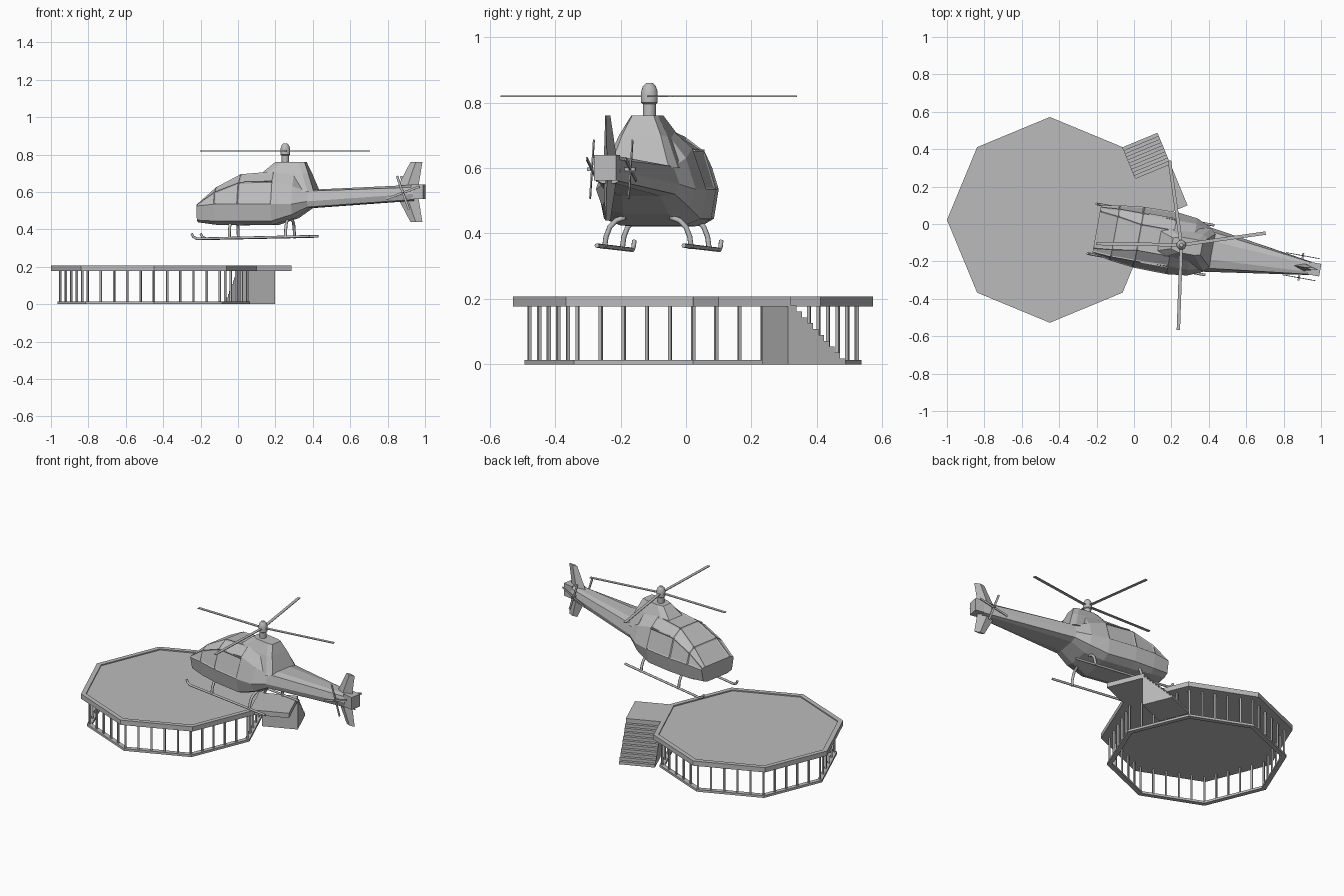
import bpy, bmesh, math
from mathutils import Matrix, Vector

cube = bpy.data.objects.get("Cube")
if cube:
    bpy.data.objects.remove(cube)

grey = bpy.data.materials.new("plain_grey")
grey.use_nodes = True
GREY = (0.5, 0.5, 0.5, 1)
grey.diffuse_color = GREY
grey.node_tree.nodes["Principled BSDF"].inputs["Base Color"].default_value = GREY

# Frames: platform centre, stairs facing one octagon side, helicopter about its mast
DECK = Matrix.Translation((-0.45, 0.022, 0))
STAIR = DECK @ Matrix.Rotation(math.pi / 8, 4, 'Z')
HELI = Matrix.Translation((0.253, -0.112, 0)) @ Matrix.Rotation(math.radians(-10.3), 4, 'Z')


def finish(name, bm, frame):
    bmesh.ops.recalc_face_normals(bm, faces=bm.faces)
    mesh = bpy.data.meshes.new(name)
    bm.to_mesh(mesh)
    bm.free()
    mesh.materials.append(grey)
    obj = bpy.data.objects.new(name, mesh)
    obj.matrix_world = frame
    bpy.context.collection.objects.link(obj)
    return obj


def add_box(bm, lo, hi, turn=Matrix()):
    lo, hi = Vector(lo), Vector(hi)
    size = Matrix.Diagonal((hi - lo).to_4d())
    size[3][3] = 1
    bmesh.ops.create_cube(bm, size=1, matrix=turn @ Matrix.Translation((lo + hi) / 2) @ size)


def loft(bm, rings, closed=False):
    rows = [[bm.verts.new(p) for p in ring] for ring in rings]
    pairs = list(zip(rows, rows[1:]))
    if closed:
        pairs.append((rows[-1], rows[0]))
    else:
        bm.faces.new(rows[0])
        bm.faces.new(rows[-1])
    n = len(rows[0])
    for a, b in pairs:
        for i in range(n):
            j = (i + 1) % n
            bm.faces.new((a[i], a[j], b[j], b[i]))


def octagon(r, z):
    return [(r * math.cos(k * math.pi / 4), r * math.sin(k * math.pi / 4), z) for k in range(8)]


def tube(name, paths, radius, frame):
    curve = bpy.data.curves.new(name, 'CURVE')
    curve.dimensions = '3D'
    curve.bevel_depth = radius
    curve.bevel_resolution = 2
    curve.use_fill_caps = True
    for path in paths:
        spline = curve.splines.new('POLY')
        spline.points.add(len(path) - 1)
        for point, co in zip(spline.points, path):
            point.co = (*co, 1)
    curve.materials.append(grey)
    obj = bpy.data.objects.new(name, curve)
    obj.matrix_world = frame
    bpy.context.collection.objects.link(obj)


# Landing deck with a low raised rim
bm = bmesh.new()
loft(bm, [octagon(0.55, 0.177), octagon(0.55, 0.207), octagon(0.52, 0.207),
          octagon(0.52, 0.2)])
finish("landing_deck", bm, DECK)

# Open ring on the ground
bm = bmesh.new()
loft(bm, [octagon(0.515, 0), octagon(0.515, 0.014), octagon(0.485, 0.014),
          octagon(0.485, 0)], closed=True)
finish("base_ring", bm, DECK)

# Posts, five gaps to each side
bm = bmesh.new()
corners = [Vector(p) for p in octagon(0.5, 0)]
for k in range(8):
    for i in range(5):
        p = corners[k].lerp(corners[(k + 1) % 8], i / 5)
        add_box(bm, (-0.005, -0.005, 0.01), (0.005, 0.005, 0.18),
                Matrix.Translation(p) @ Matrix.Rotation(math.pi * (k + 0.5) / 4, 4, 'Z'))
finish("deck_posts", bm, DECK)

# Side landing and solid stair flight
bm = bmesh.new()
add_box(bm, (0.505, -0.21, 0.177), (0.71, 0.03, 0.207))
finish("stair_landing", bm, STAIR)

STEPS = 10
profile = [(0.02, 0), (0.02, 0.18)]
for k in range(STEPS):
    z = 0.18 * (1 - k / STEPS)
    profile += [(0.03 + 0.018 * k, z), (0.03 + 0.018 * (k + 1), z)]
profile.append((0.03 + 0.018 * STEPS, 0))
bm = bmesh.new()
loft(bm, [[(x, y, z) for y, z in profile] for x in (0.5, 0.71)])
finish("stair_flight", bm, STAIR)

# Cabin and tail boom: half sections run belly, chine, waist, shoulder, roof
sections = {
    -0.46: [(.08, .438), (.115, .45), (.13, .525), (.122, .532), (.1, .536)],
    -0.36: [(.1, .425), (.135, .445), (.15, .535), (.13, .6), (.09, .625)],
    -0.23: [(.1, .422), (.15, .445), (.165, .535), (.13, .65), (.07, .695)],
    -0.05: [(.1, .425), (.15, .445), (.168, .535), (.125, .66), (.07, .71)],
    0.06: [(.07, .46), (.135, .48), (.155, .535), (.125, .63), (.07, .7)],
    0.14: [(.06, .514), (.105, .52), (.12, .55), (.1, .605), (.05, .612)],
    0.70: [(.02, .553), (.032, .56), (.036, .59), (.032, .625), (.02, .638)],
}
bm = bmesh.new()
loft(bm, [[(t, s, z) for s, z in half] + [(t, -s, z) for s, z in reversed(half)]
          for t, half in sections.items()])
bmesh.ops.recalc_face_normals(bm, faces=bm.faces)
# Recessed windshield and side windows
panes = [f for f in bm.faces if len(f.verts) == 4 and f.calc_center_median().x < -0.1
         and f.calc_center_median().z > 0.535 and f.calc_area() > 0.003]
bmesh.ops.inset_individual(bm, faces=panes, thickness=0.009, depth=-0.004)
finish("fuselage", bm, HELI)

# Engine cowling
bm = bmesh.new()
rings = []
for z, front, back, w in ((.6, -.17, .172, .115), (.7, -.12, .135, .075), (.76, -.05, .11, .042)):
    rings.append([(front, -w * .7, z), (front + .04, -w, z), (back - .03, -w, z), (back, -w * .8, z),
                  (back, w * .8, z), (back - .03, w, z), (front + .04, w, z), (front, w * .7, z)])
loft(bm, rings)
finish("engine_cowling", bm, HELI)

# Door rails
bm = bmesh.new()
for side in (-1, 1):
    add_box(bm, (-0.2, side * .131 - .004, .65), (-0.05, side * .131 + .004, .656))
finish("door_rails", bm, HELI)

# Tail block and swept fins
bm = bmesh.new()
add_box(bm, (0.69, -0.034, 0.562), (0.755, 0.034, 0.64))
finish("tail_block", bm, HELI)
for name, root, tip in (("upper_fin", .61, .76), ("lower_fin", .59, .44)):
    bm = bmesh.new()
    loft(bm, [[(a, 0, z), (b, w, z), (c, 0, z), (b, -w, z)]
              for a, b, c, z, w in ((.6, .66, .72, root, .022), (.68, .71, .745, tip, .008))])
    finish(name, bm, HELI)

# Tail rotors, one on each side of a shared axle
bm = bmesh.new()
add_box(bm, (.645, -.075, .591), (.655, .075, .601))
for side in (-1, 1):
    for k in range(4):
        turn = Matrix.Translation((.65, side * .06, .596)) @ Matrix.Rotation(
            math.radians(70 + 90 * k), 4, 'Y')
        add_box(bm, (0, -.002, -.006), (.095, .002, .006), turn)
finish("tail_rotors", bm, HELI)

# Mast and rounded hub, spun from a profile of radius and height
bm = bmesh.new()
outline = [(.02, .75), (.02, .795), (.026, .8), (.026, .832), (.02, .85), (.01, .86)]
loft(bm, [[(r * math.cos(k * math.pi / 8), r * math.sin(k * math.pi / 8), z) for k in range(16)]
          for r, z in outline])
hub = finish("rotor_mast", bm, HELI)
hub.select_set(True)
bpy.context.view_layer.objects.active = hub
bpy.ops.object.shade_smooth_by_angle()

# Main rotor blades
bm = bmesh.new()
for angle in (8, 98, 179, 268):
    add_box(bm, (.015, -.009, .817), (.455, .009, .821),
            Matrix.Rotation(math.radians(angle + 10.3), 4, 'Z'))
finish("main_rotor", bm, HELI)

# Skids with upturned toes, and curved struts
skids, struts = [], []
for side in (-1, 1):
    y = side * .135
    skids.append([(-.485, y, .378), (-.475, y, .36), (-.455, y, .35), (.155, y, .363)])
    for t in (-.28, .025):
        struts.append([(t, side * s, z) for s, z in
                       ((.07, .45), (.098, .44), (.118, .42), (.13, .39), (.135, .353))])
tube("landing_skids", skids, .007, HELI)
tube("skid_struts", struts, .008, HELI)
